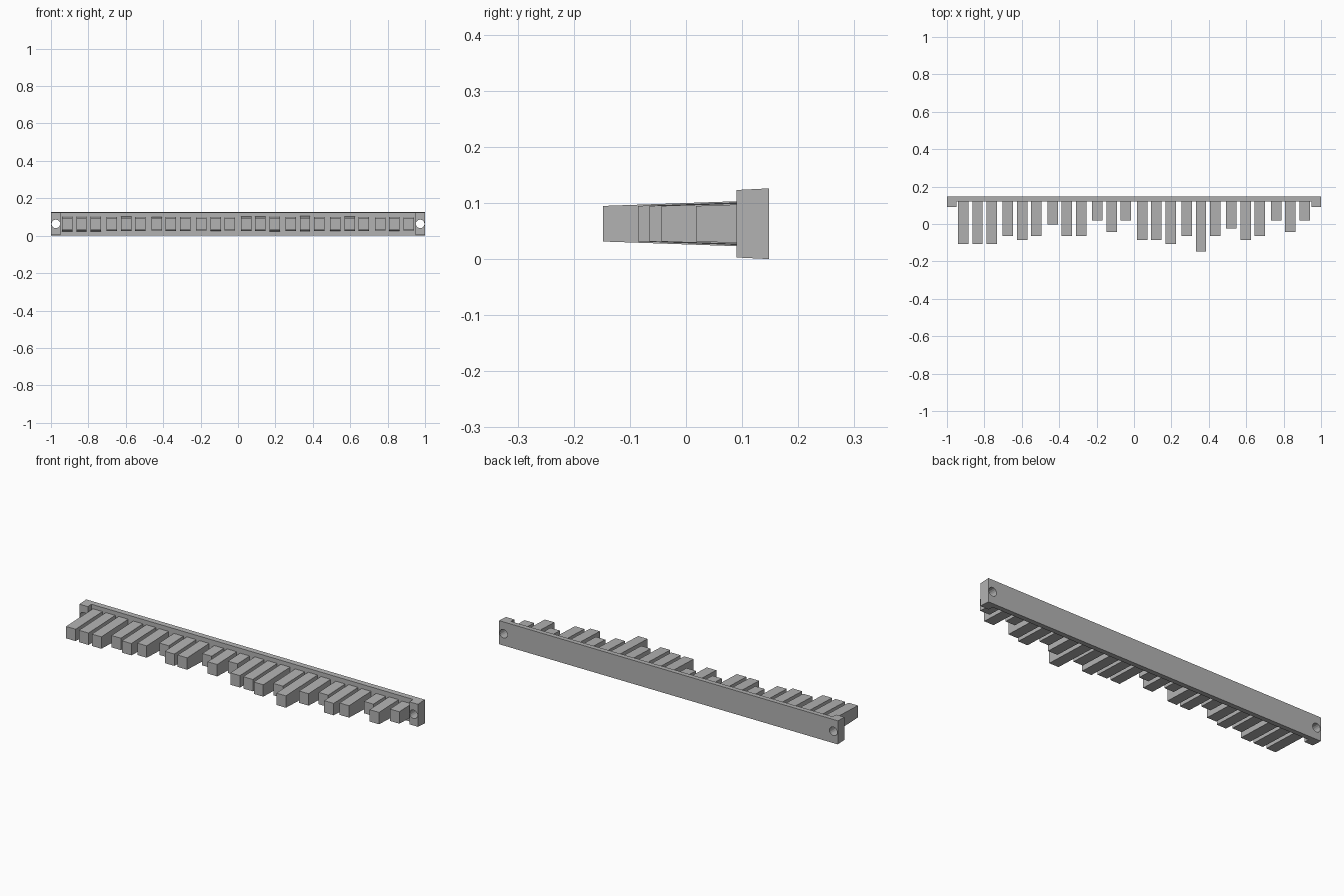
import bpy
import bmesh
import math

default_cube = bpy.data.objects.get("Cube")
if default_cube:
    bpy.data.objects.remove(default_cube, do_unlink=True)

MID_Z = 0.063        # mid height of the whole part
BACK, FACE, LUG = 0.148, 0.12, 0.09
DRAFT = 0.035        # moulding draft of the teeth

grey = bpy.data.materials.new("plain grey")
grey.use_nodes = True
colour = (0.45, 0.45, 0.45, 1)
grey.diffuse_color = colour
grey.node_tree.nodes["Principled BSDF"].inputs["Base Color"].default_value = colour


def drafted_prism(name, outline, half_height):
    """Prism over an (x, y) outline whose half height varies with y."""
    bm = bmesh.new()
    low = [bm.verts.new((x, y, MID_Z - half_height(y))) for x, y in outline]
    high = [bm.verts.new((x, y, MID_Z + half_height(y))) for x, y in outline]
    bm.faces.new(low[::-1])
    bm.faces.new(high)
    n = len(outline)
    for i in range(n):
        j = (i + 1) % n
        bm.faces.new((low[i], low[j], high[j], high[i]))
    bmesh.ops.recalc_face_normals(bm, faces=bm.faces)
    mesh = bpy.data.meshes.new(name)
    bm.to_mesh(mesh)
    bm.free()
    mesh.materials.append(grey)
    obj = bpy.data.objects.new(name, mesh)
    bpy.context.collection.objects.link(obj)
    return obj


# Long back bar with a forward lug at each end, slightly tapered to the front
half = [(1, BACK), (1, LUG), (0.95, LUG), (0.95, FACE)]
outline = half + [(-x, y) for x, y in reversed(half)]
bar = drafted_prism("back_bar", outline, lambda y: MID_Z - 0.05 * (BACK - y))

# Screw holes through the lugs
for side in (-1, 1):
    bpy.ops.mesh.primitive_cylinder_add(
        vertices=16, radius=0.023, depth=0.2,
        location=(side * 0.974, FACE, MID_Z), rotation=(math.pi / 2, 0, 0))
    cutter = bpy.context.object
    cutter.name = "hole_cutter"
    cutter.hide_render = True
    cut = bar.modifiers.new("hole", "BOOLEAN")
    cut.operation = "DIFFERENCE"
    cut.solver = "EXACT"
    cut.object = cutter
    bpy.context.view_layer.objects.active = bar
    bpy.ops.object.modifier_apply(modifier=cut.name)
    bpy.data.objects.remove(cutter, do_unlink=True)

# Teeth in groups of three; each digit is a stepped length
groups = "666 454 144 030 556 484 254 030".split()
for g, steps in enumerate(groups):
    for t, step in enumerate(steps):
        x = -0.913 + 0.239 * g + 0.0762 * t
        tip = 0.018 - 0.0207 * int(step)
        corners = [(x - 0.028, tip), (x + 0.028, tip),
                   (x + 0.028, FACE + 0.002), (x - 0.028, FACE + 0.002)]
        drafted_prism(f"tooth_{g + 1}_{t + 1}", corners,
                      lambda y: 0.0317 + DRAFT * (y - tip))
